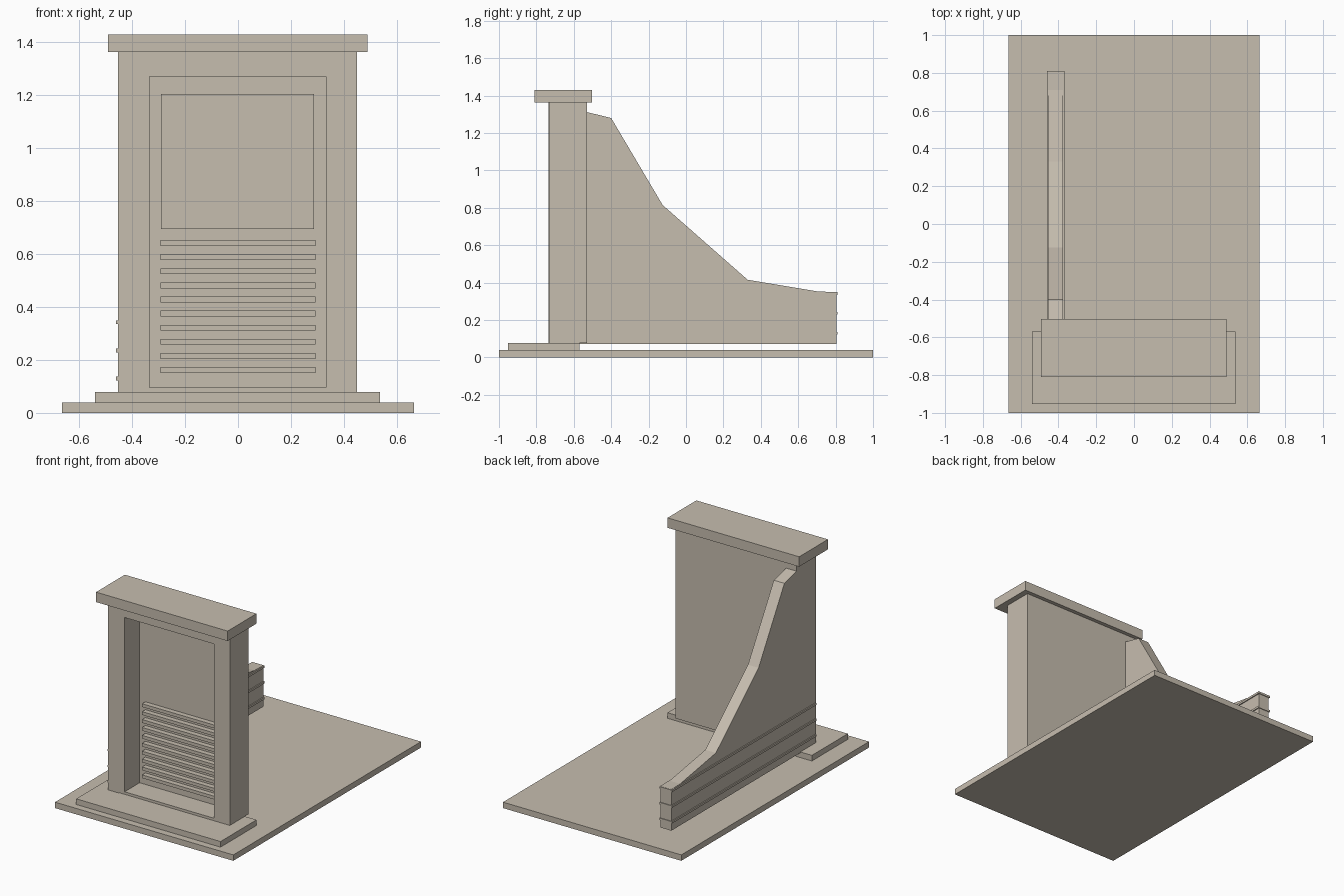
import bpy, bmesh

if "Cube" in bpy.data.objects:
    bpy.data.objects.remove(bpy.data.objects["Cube"])

stone = bpy.data.materials.new("warm_stone")
stone.diffuse_color = (0.565, 0.509, 0.429, 1)
stone.use_nodes = True
stone.node_tree.nodes["Principled BSDF"].inputs["Base Color"].default_value = stone.diffuse_color


def finish(name, bm):
    bmesh.ops.recalc_face_normals(bm, faces=bm.faces[:])
    me = bpy.data.meshes.new(name)
    bm.to_mesh(me)
    bm.free()
    me.materials.append(stone)
    ob = bpy.data.objects.new(name, me)
    bpy.context.collection.objects.link(ob)
    return ob


def box(name, x0, x1, y0, y1, z0, z1):
    bm = bmesh.new()
    bmesh.ops.create_cube(bm, size=1)
    for v in bm.verts:
        v.co = ((x0 + x1) / 2 + v.co.x * (x1 - x0),
                (y0 + y1) / 2 + v.co.y * (y1 - y0),
                (z0 + z1) / 2 + v.co.z * (z1 - z0))
    return finish(name, bm)


def slab(name, outline, x0, x1):
    """Extrude a (y, z) outline along x."""
    bm = bmesh.new()
    face = bm.faces.new([bm.verts.new((x0, y, z)) for y, z in outline])
    new = bmesh.ops.extrude_face_region(bm, geom=[face])["geom"]
    bmesh.ops.translate(bm, vec=(x1 - x0, 0, 0),
                        verts=[g for g in new if isinstance(g, bmesh.types.BMVert)])
    return finish(name, bm)


# Ground slab, step and cap
box("ground_slab", -0.665, 0.665, -1, 1, 0, 0.04)
box("front_step", -0.54, 0.537, -0.953, -0.57, 0.04, 0.078)
box("top_cap", -0.492, 0.49, -0.81, -0.503, 1.363, 1.43)

# Main body with a deep front recess: a frame around a back panel
Y0, Y1, YP = -0.73, -0.53, -0.57
box("frame_left", -0.375, -0.335, Y0, Y1, 0.078, 1.363)
box("frame_right", 0.333, 0.45, Y0, Y1, 0.078, 1.363)
box("frame_top", -0.335, 0.333, Y0, Y1, 1.27, 1.363)
box("frame_sill", -0.335, 0.333, Y0, Y1, 0.078, 0.095)
box("back_panel", -0.335, 0.333, YP, Y1, 0.095, 1.27)

# Recess details: flat screen plate and ten louvre slats
box("screen_plate", -0.29, 0.288, YP - 0.006, YP, 0.695, 1.205)
for i in range(10):
    z = 0.151 + i * 0.0533
    box(f"louvre_slat_{i + 1}", -0.292, 0.292, YP - 0.035, YP, z, z + 0.022)

# Side wall sweeping down towards the back
slab("side_wall", [(-0.735, 0.072), (0.805, 0.072), (0.805, 0.35), (0.71, 0.352),
                   (0.33, 0.415), (-0.125, 0.815), (-0.40, 1.28), (-0.53, 1.312),
                   (-0.53, 1.363), (-0.735, 1.363)], -0.454, -0.375)

# Thin ribs along both faces and around the end of the side wall
for i, z in enumerate((0.13, 0.236, 0.342)):
    a, b = z - 0.007, z + 0.007
    box(f"outer_rib_{i + 1}", -0.461, -0.454, -0.73, 0.81, a, b)
    box(f"inner_rib_{i + 1}", -0.375, -0.368, -0.53, 0.81, a, b)
    box(f"end_rib_{i + 1}", -0.454, -0.375, 0.805, 0.81, a, b)
